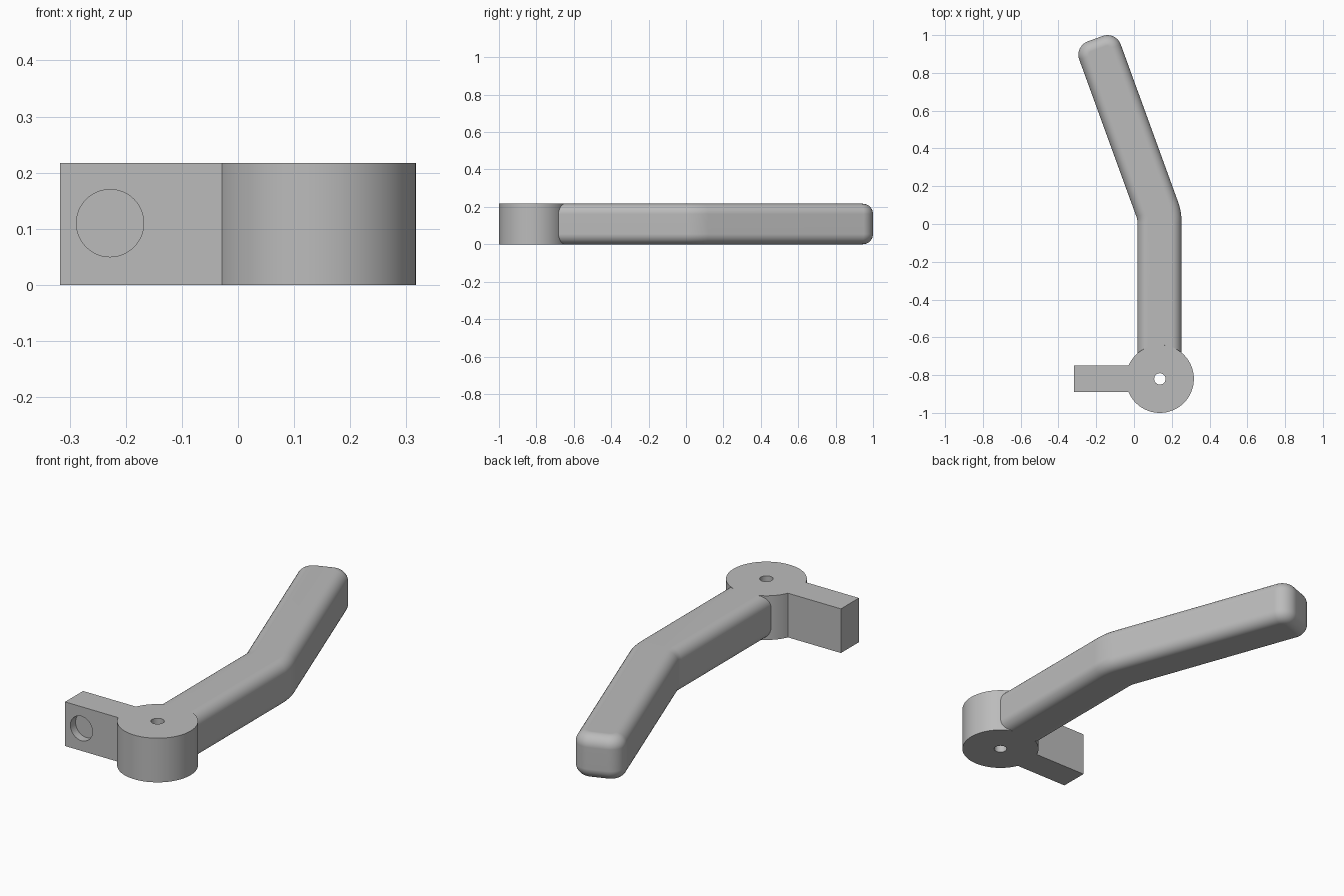
import bpy, bmesh
from math import sin, cos, tan, pi, sqrt, radians, asin
from mathutils import Vector

cube = bpy.data.objects.get("Cube")
if cube:
    bpy.data.objects.remove(cube, do_unlink=True)

HEIGHT = 0.217
HUB = Vector((0.137, -0.82))
HUB_R = 0.18

grey = bpy.data.materials.new("plain_grey")
grey.use_nodes = True
COLOUR = (0.5, 0.5, 0.5, 1)
grey.diffuse_color = COLOUR
grey.node_tree.nodes["Principled BSDF"].inputs["Base Color"].default_value = COLOUR


def loft(name, layers):
    """Closed solid skinned through a stack of (outline, z) layers."""
    bm = bmesh.new()
    rings = [[bm.verts.new((p[0], p[1], z)) for p in outline] for outline, z in layers]
    n = len(rings[0])
    for low, high in zip(rings, rings[1:]):
        for i in range(n):
            j = (i + 1) % n
            bm.faces.new((low[i], low[j], high[j], high[i]))
    bm.faces.new(rings[0][::-1])
    bm.faces.new(rings[-1])
    bmesh.ops.recalc_face_normals(bm, faces=bm.faces)
    mesh = bpy.data.meshes.new(name)
    bm.to_mesh(mesh)
    bm.free()
    obj = bpy.data.objects.new(name, mesh)
    bpy.context.collection.objects.link(obj)
    mesh.materials.append(grey)
    return obj


def smooth(obj):
    bpy.ops.object.select_all(action="DESELECT")
    obj.select_set(True)
    bpy.context.view_layer.objects.active = obj
    bpy.ops.object.shade_smooth_by_angle(angle=radians(35))


def drill(target, name, radius, depth, location, rotation=(0, 0, 0)):
    bpy.ops.mesh.primitive_cylinder_add(vertices=48, radius=radius, depth=depth,
                                        location=location, rotation=rotation)
    cutter = bpy.context.object
    cutter.name = name
    cutter.data.materials.append(grey)
    cutter.hide_render = True
    cutter.hide_set(True)
    cut = target.modifiers.new(name, "BOOLEAN")
    cut.operation = "DIFFERENCE"
    cut.solver = "EXACT"
    cut.object = cutter


# Round hub with a flat side tab, as one outline
TAB_X, TAB_HALF = -0.317, 0.07
neck = asin(TAB_HALF / HUB_R)
outline = [HUB + HUB_R * Vector((cos(a), sin(a)))
           for a in (-pi + neck + (2 * pi - 2 * neck) * i / 80 for i in range(81))]
outline += [(TAB_X, HUB.y + TAB_HALF), (TAB_X, HUB.y - TAB_HALF)]
hub = loft("hub_and_tab", [(outline, 0), (outline, HEIGHT)])
smooth(hub)
drill(hub, "pivot_hole_cutter", 0.03, 1, (HUB.x, HUB.y, HEIGHT / 2))
TAB_HOLE_DEPTH = 0.04
drill(hub, "tab_hole_cutter", 0.06, 2 * TAB_HOLE_DEPTH,
      (-0.228, HUB.y - TAB_HALF, 0.11), (pi / 2, 0, 0))

# Bent handle arm with filleted edges and a rounded tip
HALF_W, FILLET, TIP_R = 0.117, 0.055, 0.075
BEND, BEND_R, LENGTH = radians(20), 0.2, 0.996
ELBOW = Vector((0.135, 0.045))
PIVOT = ELBOW - Vector((BEND_R, BEND_R * tan(BEND / 2)))
ALONG = Vector((-sin(BEND), cos(BEND)))
ACROSS = Vector((cos(BEND), sin(BEND)))


def arm_outline(inset):
    h, r = HALF_W - inset, TIP_R - inset
    pts = []
    # Start, hugging the hub
    for i in range(17):
        x = ELBOW.x + h * (i / 8 - 1)
        pts.append(Vector((x, HUB.y + sqrt(HUB_R ** 2 - (x - HUB.x) ** 2))))
    turns = [BEND * i / 6 for i in range(7)]
    # Outer side of the bend
    pts += [PIVOT + (BEND_R + h) * Vector((cos(a), sin(a))) for a in turns]
    # Tip corners
    for side, start in ((1, 0), (-1, pi / 2)):
        corner = ELBOW + ALONG * (LENGTH - TIP_R) + ACROSS * side * (HALF_W - TIP_R)
        for i in range(11):
            a = start + pi / 2 * i / 10
            pts.append(corner + r * (ACROSS * cos(a) + ALONG * sin(a)))
    # Inner side of the bend
    pts += [PIVOT + (BEND_R - h) * Vector((cos(a), sin(a))) for a in reversed(turns)]
    return pts


fillet = [(FILLET * (1 - sin(p)), FILLET * (1 - cos(p)))
          for p in (pi / 2 * i / 8 for i in range(9))]
layers = [(arm_outline(t), z) for t, z in fillet]
layers += [(arm_outline(t), HEIGHT - z) for t, z in reversed(fillet)]
arm = loft("handle_arm", layers)
smooth(arm)
weighted = arm.modifiers.new("even_shading", "WEIGHTED_NORMAL")
weighted.keep_sharp = True
